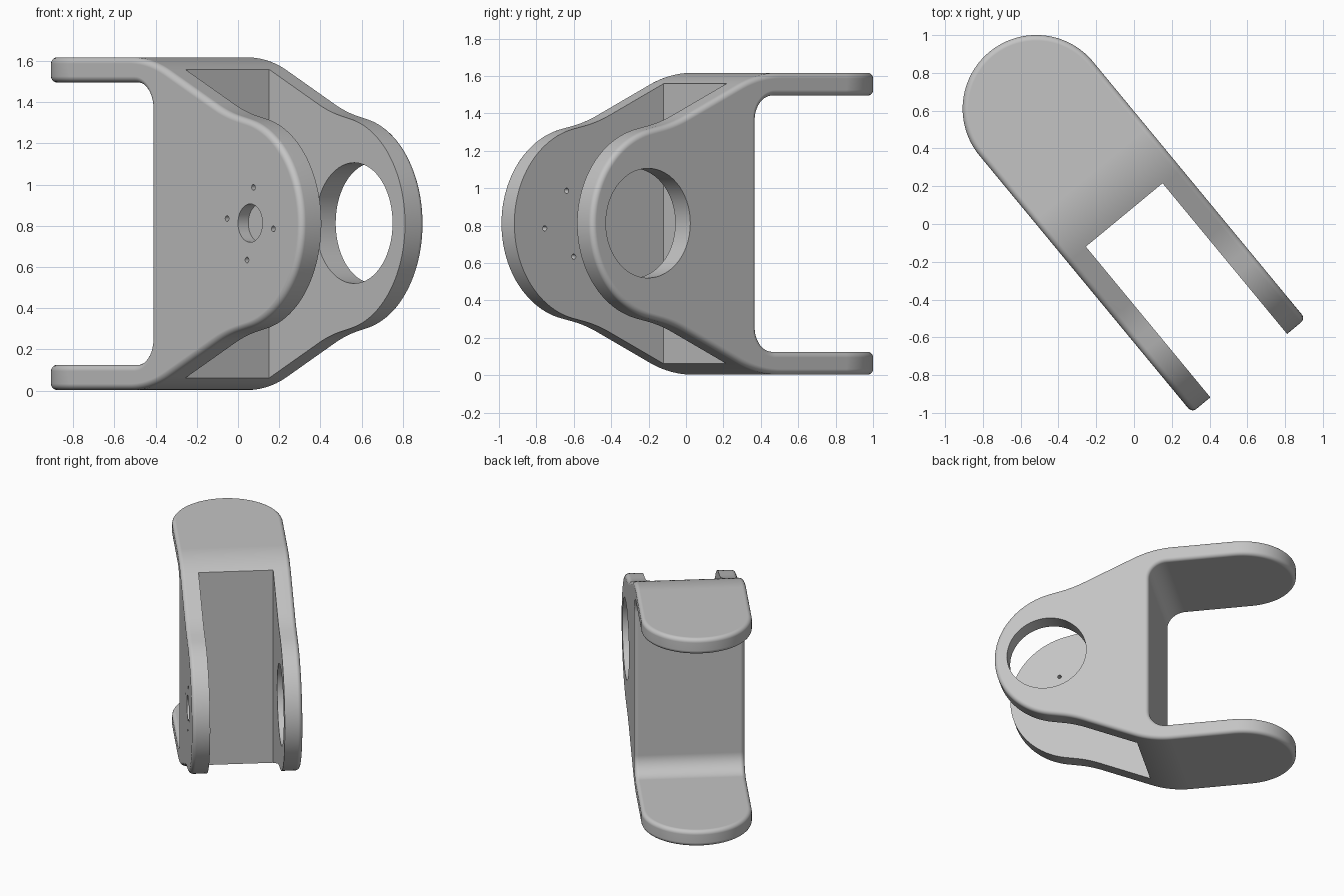
import bpy, bmesh, math
from mathutils import Vector, Matrix
from mathutils.geometry import interpolate_bezier

if "Cube" in bpy.data.objects:
    bpy.data.objects.remove(bpy.data.objects["Cube"])

HEIGHT, MID = 1.617, 0.81
TURN = Matrix.Rotation(-math.atan2(0.771, 0.637), 4, 'Z')   # part's long axis in plan

grey = bpy.data.materials.new("satin grey")
grey.use_nodes = True
colour = (0.55, 0.55, 0.55, 1)
grey.diffuse_color = colour
grey.node_tree.nodes["Principled BSDF"].inputs["Base Color"].default_value = colour


def round_corner(before, corner, after, t):
    """Circular blend of tangent length t at a corner."""
    a, c, b = Vector(before), Vector(corner), Vector(after)
    d1, d2 = (a - c).normalized(), (b - c).normalized()
    turn = math.pi - d1.angle(d2)
    h = t * (1 - 4 / 3 * math.tan(turn / 4) / math.tan(turn / 2))
    pts = interpolate_bezier(*[p.to_3d() for p in
                               (c + d1 * t, c + d1 * h, c + d2 * h, c + d2 * t)], 14)
    return [p.to_2d() for p in pts]


def arc(cx, cy, r, a0, a1, n):
    angles = [math.radians(a0 + (a1 - a0) * i / n) for i in range(n + 1)]
    return [Vector((cx + r * math.cos(a), cy + r * math.sin(a))) for a in angles]


def prism(name, outline, low, high, upright=False):
    """Extrude an outline across the width, or vertically if upright."""
    bm = bmesh.new()
    put = (lambda p, d: (p[0], p[1], d)) if upright else (lambda p, d: (p[0], d, p[1]))
    face = bm.faces.new([bm.verts.new(put(p, low)) for p in outline])
    move = bmesh.ops.extrude_face_region(bm, geom=[face])
    verts = [g for g in move["geom"] if isinstance(g, bmesh.types.BMVert)]
    shift = (0, 0, high - low) if upright else (0, high - low, 0)
    bmesh.ops.translate(bm, verts=verts, vec=shift)
    bmesh.ops.recalc_face_normals(bm, faces=bm.faces)
    mesh = bpy.data.meshes.new(name)
    bm.to_mesh(mesh)
    bm.free()
    mesh.materials.append(grey)
    obj = bpy.data.objects.new(name, mesh)
    bpy.context.collection.objects.link(obj)
    obj.matrix_world = TURN
    return obj


# side profile: upper half, then mirrored
nose = arc(0.447, MID, 0.518, 78, 0, 30)
shoulder, waist = (-0.2, HEIGHT), (0.389, 1.352)
back, under = -0.178, 1.495
half = [Vector((back, MID))]
half += round_corner((back, MID), (back, under), (-1.4, under), 0.13)
half += [Vector((-1.4, under)), Vector((-1.4, HEIGHT))]
half += round_corner((-1.4, HEIGHT), shoulder, waist, 0.15)
half += round_corner(shoulder, waist, nose[0], 0.09)
half += nose
lower = [Vector((p.x, 2 * MID - p.y)) for p in reversed(half[1:-1])]
bottom = 2 * MID - HEIGHT
body = prism("clevis_bracket", half + lower, -0.6, 0.6)

# cutters: rounded plan, slot between the arms, bores
VC, HALF = -0.01, 0.39
plan = prism("plan_cutter", arc(-0.8, VC, HALF, 90, 270, 64)
             + [Vector((1.3, VC - HALF)), Vector((1.3, VC + HALF))], -0.5, 2.2, True)
slot = prism("slot_cutter", [(-0.07, -0.3), (1.3, -0.3), (1.3, 2), (-0.07, 2)], -0.273, 0.254)
BORE = 0.577
cutters = [slot,
           prism("large_bore_cutter", arc(BORE, MID + 0.003, 0.293, 0, 354, 59), 0.1, 0.6),
           prism("blind_bore_cutter", arc(BORE, MID + 0.003, 0.093, 0, 350, 35), -0.6, -0.335)]
for i in range(4):
    a = math.radians(-8 + 90 * i)
    cutters.append(prism("screw_hole_cutter", arc(BORE + 0.178 * math.cos(a),
                   MID + 0.178 * math.sin(a), 0.014, 0, 345, 23), -0.6, -0.1))


def boolean(cutter, operation):
    mod = body.modifiers.new(cutter.name, 'BOOLEAN')
    mod.operation, mod.object, mod.solver = operation, cutter, 'EXACT'
    cutter.hide_render = True


# trim the plan, round the outer edges, then cut the sharp openings
boolean(plan, 'INTERSECT')
bevel = body.modifiers.new("rounded_edges", 'BEVEL')
bevel.width, bevel.segments = 0.03, 5
bevel.limit_method, bevel.angle_limit = 'ANGLE', math.radians(40)
bevel.use_clamp_overlap = False
for cutter in cutters:
    boolean(cutter, 'DIFFERENCE')

bpy.ops.object.select_all(action='DESELECT')
body.select_set(True)
bpy.context.view_layer.objects.active = body
for mod in list(body.modifiers):
    bpy.ops.object.modifier_apply(modifier=mod.name)
for cutter in cutters + [plan]:
    bpy.data.objects.remove(cutter)

# smooth shading with flat large faces and crisp cut edges
bpy.ops.object.shade_smooth_by_angle(angle=math.radians(30))
normals = body.modifiers.new("weighted_normals", 'WEIGHTED_NORMAL')
normals.keep_sharp = True
